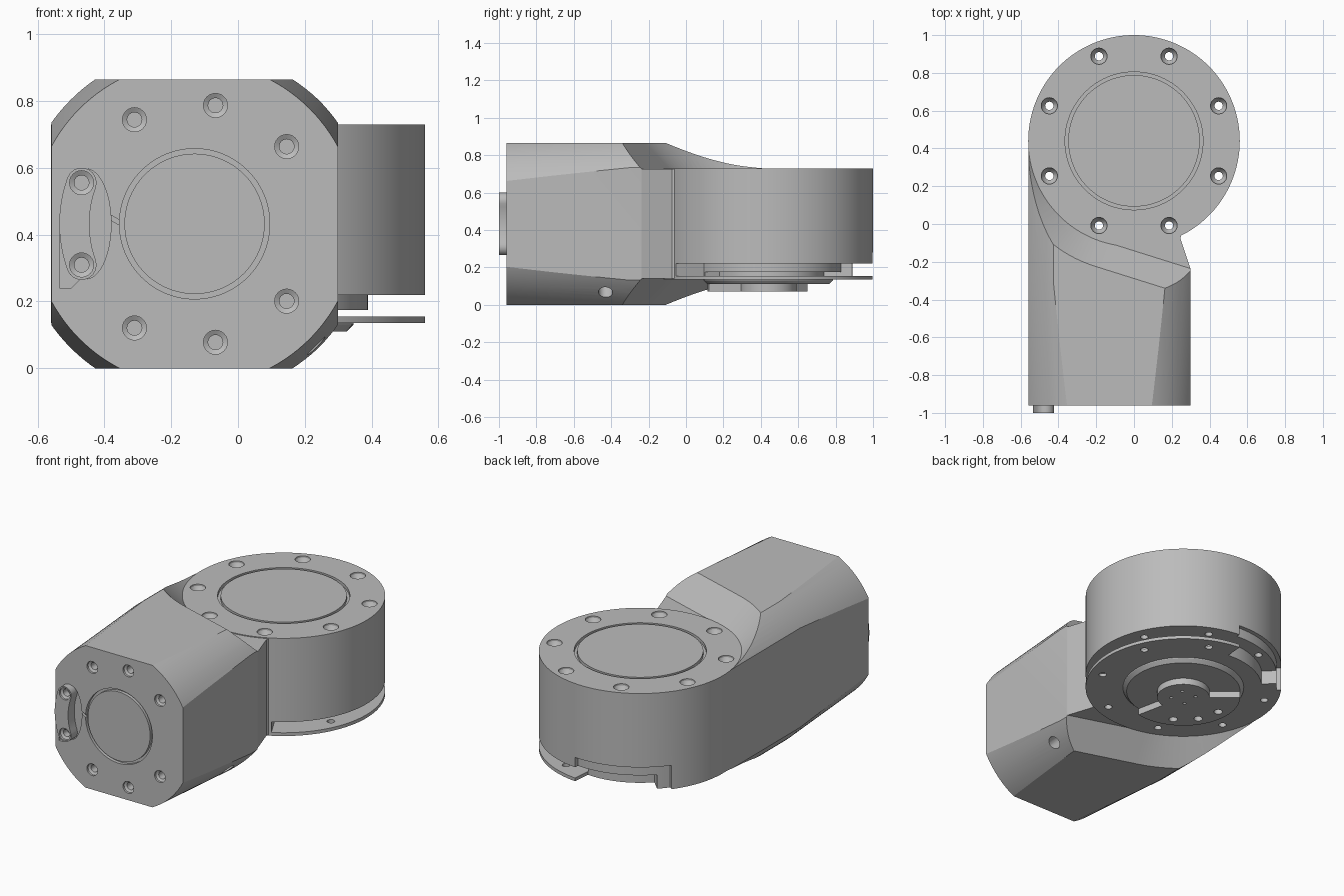
import bpy, bmesh
from math import cos, sin, radians
from mathutils import Vector

if "Cube" in bpy.data.objects:
    bpy.data.objects.remove(bpy.data.objects["Cube"])

grey = bpy.data.materials.new("machined_grey")
grey.use_nodes = True
grey.diffuse_color = (0.5, 0.5, 0.5, 1)
grey.node_tree.nodes["Principled BSDF"].inputs["Base Color"].default_value = grey.diffuse_color

UP = Vector((0, 0, 1))
BACK = Vector((0, 1, 0))
AXIS = Vector((0, 0.44, 0))          # upright joint axis
PORT = Vector((-0.13, 0, 0.4325))    # arm axis, runs along y
R = 0.56                             # joint radius
MID = 0.4325                         # mirror height of the arm
FRONT = -0.96


def polar(r, a):
    return AXIS.x + r * cos(radians(a)), AXIS.y + r * sin(radians(a))


def ring(c, r, axis, n):
    """Circle of points around a centre, facing along an axis."""
    u = Vector((1, 0, 0)) if axis in (UP, BACK) else BACK
    v = axis.cross(u)
    return [Vector(c) + r * (u * cos(radians(360 * i / n)) + v * sin(radians(360 * i / n)))
            for i in range(n)]


def turned(c, profile, axis=UP, n=24):
    """Rings for a round solid; profile holds (radius, position along axis)."""
    return [ring(Vector(c) + axis * t, r, axis, n) for r, t in profile]


def prism(pts, z0, z1):
    return [[Vector((x, y, z)) for x, y in pts] for z in (z0, z1)]


def front_prism(pts, y0, y1):
    return [[Vector((x, y, z)) for x, z in pts] for y in (y0, y1)]


def sector(r0, r1, a0, a1, z0, z1, n=32):
    """Ring sector around the joint axis."""
    steps = [a0 + (a1 - a0) * i / n for i in range(n + 1)]
    inner = [polar(r0, a) for a in reversed(steps)] if r0 else [polar(0, 0)]
    return prism([polar(r1, a) for a in steps] + inner, z0, z1)


def solid(name, *lofts):
    """One object made from closed lofts, each a list of point rings."""
    bm = bmesh.new()
    for rings in lofts:
        vs = [[bm.verts.new(p) for p in rg] for rg in rings]
        for a, b in zip(vs, vs[1:]):
            for i in range(len(a)):
                j = (i + 1) % len(a)
                bm.faces.new((a[i], a[j], b[j], b[i]))
        bm.faces.new(vs[0])
        bm.faces.new(vs[-1])
    bmesh.ops.recalc_face_normals(bm, faces=bm.faces[:])
    me = bpy.data.meshes.new(name)
    bm.to_mesh(me)
    bm.free()
    me.materials.append(grey)
    ob = bpy.data.objects.new(name, me)
    bpy.context.collection.objects.link(ob)
    return ob


def combine(ob, op, *lofts):
    """Apply a boolean with a temporary tool."""
    tool = solid("tool", *lofts)
    tool.hide_render = True
    mod = ob.modifiers.new("cut", "BOOLEAN")
    mod.operation, mod.solver, mod.object = op, "EXACT", tool
    me = bpy.data.meshes.new_from_object(ob.evaluated_get(bpy.context.evaluated_depsgraph_get()))
    ob.modifiers.clear()
    ob.data = me
    bpy.data.objects.remove(tool)


# Arm: a block rounded by a slightly tapered cone
plan = [(-0.559, FRONT), (0.30, FRONT), (0.30, -0.24), (0.245, -0.075),
        (0.25, -0.06), (0.275, -0.045), (0, 0.44), (-0.559, 0.44)]
body = solid("housing", prism(plan, 0, 2 * MID))
combine(body, "INTERSECT", turned(PORT, [(0.484, -1.02), (0.525, -0.3), (0.525, 0.6)], BACK, 128))


# Sloped shoulders above and below, following the joint
def shoulder(r):
    pts = [polar(r, 180 + 72.5 * i / 24) for i in range(25)]
    x, y = pts[-1]
    return pts + [(x + 1.2, y - 0.3774), (x + 1.2, 2), (-r, 2)]


for flip in (1, -1):
    combine(body, "DIFFERENCE", [[Vector((x, y, MID + flip * h)) for x, y in shoulder(R + h - 0.2975)]
                                 for h in (0.2925, 0.6)])

# Joint drum, with the cable gap and the open notch at its foot
combine(body, "UNION", turned(AXIS, [(R, 0.135), (R, 0.73)], UP, 128))
combine(body, "DIFFERENCE", sector(0.39, 0.62, -62, 85.5, 0.155, 0.22))
combine(body, "DIFFERENCE", sector(0.30, 0.45, -60, 85, 0.155, 0.175))
combine(body, "DIFFERENCE", sector(0.45, 0.7, 85, 135, 0.1, 0.22))
combine(body, "DIFFERENCE", sector(0.535, 0.7, 85, 143, 0.1, 0.28))

# Foot hub: tapered flange, half step and centre boss
combine(body, "UNION", turned(AXIS, [(0.35, 0.15), (0.345, 0.13), (0.325, 0.11)], UP, 96))
combine(body, "UNION", sector(0, 0.325, 140, 282, 0.07, 0.12))
combine(body, "UNION", turned(AXIS, [(0.15, 0.07), (0.15, 0.121)], UP, 48))

# Lid groove and screw holes on the drum
combine(body, "DIFFERENCE", turned(AXIS, [(0.365, 0.71), (0.365, 0.8)], UP, 96))
screw = [(0.022, 0), (0.022, 0.69), (0.032, 0.70), (0.043, 0.72), (0.043, 0.8)]
combine(body, "DIFFERENCE", *[turned((*polar(0.485, 22.5 + 45 * k), 0), screw) for k in range(8)])
lid = solid("drum_lid", turned(AXIS, [(0.348, 0.70), (0.348, 0.73)], UP, 96))

# Small holes in the foot
combine(body, "DIFFERENCE",
        *[turned((*polar(0.26, a), 0), [(0.025, 0.05), (0.025, 0.1)]) for a in (180, 211, 243)],
        *[turned((*polar(0.07, 45 + 90 * k), 0), [(0.01, 0.05), (0.01, 0.09)], UP, 12) for k in range(4)])


# Front face: port groove, vent slit, connector pocket and screw holes
def port_point(r, a):
    return PORT.x + r * cos(radians(a)), PORT.z + r * sin(radians(a))


def bore(a, y):
    x, z = port_point(0.36, a)
    return turned((x, y, z), [(0.036, -0.05), (0.036, 0.012), (0.022, 0.02), (0.022, 0.09)], BACK)


combine(body, "DIFFERENCE", turned(PORT, [(0.225, -1.1), (0.225, FRONT + 0.02)], BACK, 96))
combine(body, "DIFFERENCE", *[bore(a, FRONT) for a in (40, 80, 120, 240, 280, 320)])
slit = [(-0.40, 0.455), (-0.34, 0.42), (-0.34, 0.435), (-0.40, 0.47)]
combine(body, "DIFFERENCE", front_prism(slit, -1.1, FRONT + 0.015))
pocket = [(-0.455 + 0.075 * cos(radians(a)), MID + 0.165 * sin(radians(a))) for a in range(0, 360, 8)]
combine(body, "DIFFERENCE", front_prism(pocket, -1.1, FRONT + 0.02))
recess = [(-0.535, 0.43), (-0.535, 0.24), (-0.50, 0.24), (-0.47, 0.27), (-0.47, 0.43)]
combine(body, "DIFFERENCE", front_prism(recess, -1.1, FRONT + 0.018))
cover = solid("port_cover", turned(PORT, [(0.21, FRONT), (0.21, FRONT + 0.03)], BACK, 96))

# Raised bean-shaped connector with two screws
outline = []
for r, start, end, cap in ((0.405, 160, 200, 200), (0.315, 200, 160, 340)):
    outline += [port_point(r, start + (end - start) * i / 12) for i in range(13)]
    x, z = port_point(0.36, end)
    for i in range(1, 9):
        a = radians(cap + 20 * i)
        outline.append((x + 0.045 * cos(a), z + 0.045 * sin(a)))
connector = solid("connector", front_prism(outline, -1, FRONT + 0.03))
combine(connector, "DIFFERENCE", *[bore(a, -1) for a in (160, 200)])

# Bore in the lower chamfer of the arm
out = Vector((1, 0, -1)).normalized()
combine(body, "DIFFERENCE", turned(PORT + Vector((0, -0.43, 0)), [(0.038, 0.40), (0.038, 0.6)], out))

# Smooth round walls, sharp edges kept
bpy.ops.object.select_all(action="DESELECT")
for ob in (body, lid, cover, connector):
    ob.select_set(True)
    bpy.context.view_layer.objects.active = ob
bpy.ops.object.shade_smooth_by_angle(angle=radians(25))
